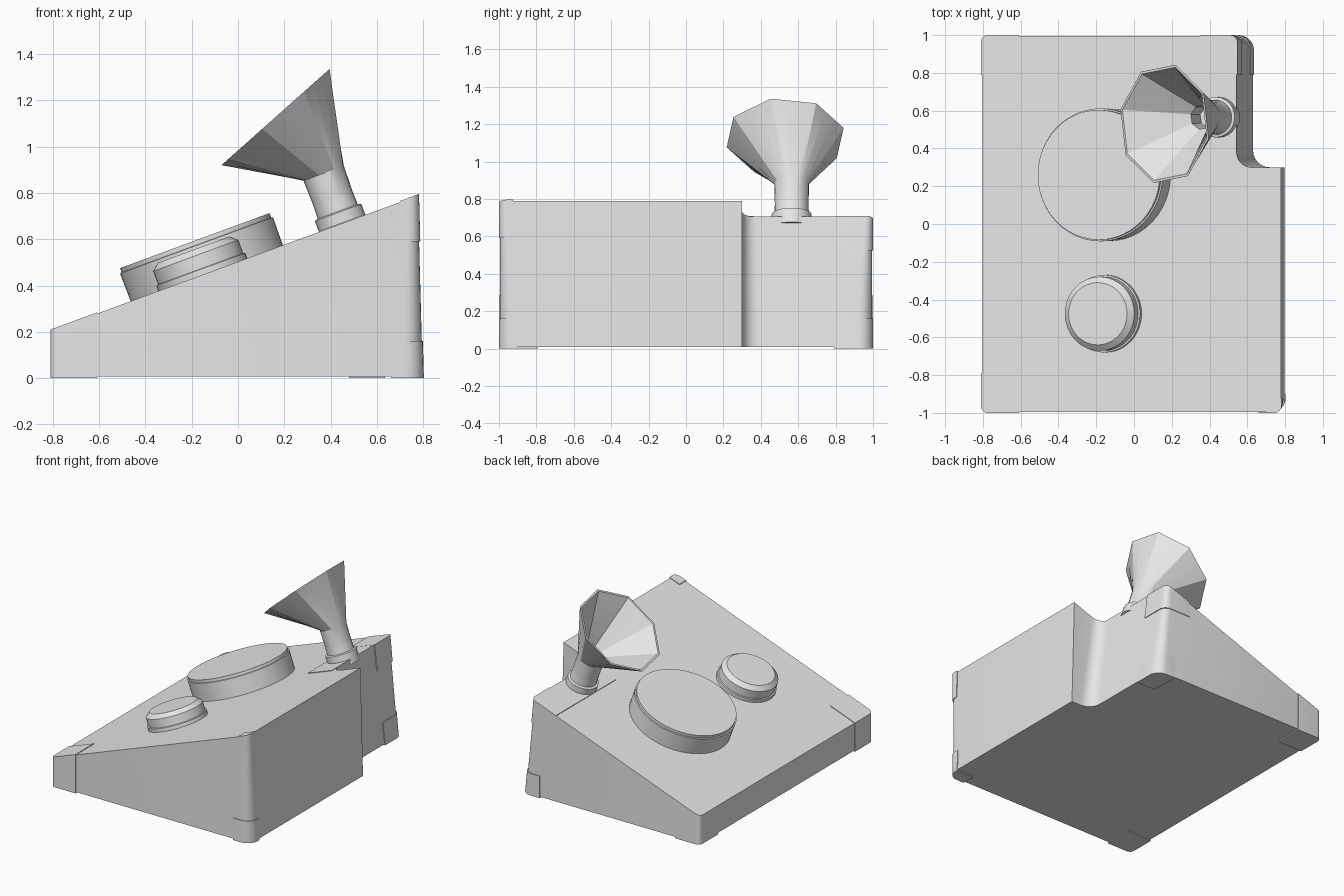
import bpy, bmesh
from math import sin, cos, pi, radians
from mathutils import Vector, Matrix

cube = bpy.data.objects.get("Cube")
if cube:
    bpy.data.objects.remove(cube, do_unlink=True)

grey = bpy.data.materials.new("light grey")
grey.use_nodes = True
grey.diffuse_color = (0.8, 0.8, 0.8, 1)
for node in grey.node_tree.nodes:
    if node.type == 'BSDF_PRINCIPLED':
        node.inputs["Base Color"].default_value = (0.8, 0.8, 0.8, 1)

SLOPE = 0.368
NORMAL = Vector((-SLOPE, 0, 1)).normalized()


def top_z(x):
    return 0.503 + SLOPE * x


def finish(bm, name, angle=30):
    bmesh.ops.recalc_face_normals(bm, faces=bm.faces)
    mesh = bpy.data.meshes.new(name)
    bm.to_mesh(mesh)
    bm.free()
    mesh.materials.append(grey)
    obj = bpy.data.objects.new(name, mesh)
    bpy.context.collection.objects.link(obj)
    bpy.ops.object.select_all(action='DESELECT')
    obj.select_set(True)
    bpy.context.view_layer.objects.active = obj
    bpy.ops.object.shade_smooth_by_angle(angle=radians(angle))
    return obj


def loft(bm, rings, cap_start=True, cap_end=True):
    loops = [[bm.verts.new(p) for p in ring] for ring in rings]
    for a, b in zip(loops, loops[1:]):
        n = len(a)
        for i in range(n):
            j = (i + 1) % n
            bm.faces.new((a[i], a[j], b[j], b[i]))
    if cap_start:
        bm.faces.new(loops[0])
    if cap_end:
        bm.faces.new(loops[-1])


def rounded(corners, steps=6):
    """Outline from square corners (x, y, radius)."""
    points = []
    for i, (x, y, r) in enumerate(corners):
        p = Vector((x, y))
        to_prev = (Vector(corners[i - 1][:2]) - p).normalized()
        to_next = (Vector(corners[(i + 1) % len(corners)][:2]) - p).normalized()
        if r == 0:
            points.append(p)
            continue
        centre = p + r * (to_prev + to_next)
        for k in range(steps + 1):
            a = pi / 2 * k / steps
            points.append(centre - r * (to_next * cos(a) + to_prev * sin(a)))
    return points


def case_mesh(grow=0.0):
    """Wedge with a notch in one back corner; grow pushes all walls out."""
    def outline(right, notch, r, r_in):
        g = grow
        return rounded([(-0.805 - g, -0.995 - g, 0.035), (right + g, -0.995 - g, r),
                        (right + g, 0.3 + g, 0), (notch + g, 0.3 + g, r_in),
                        (notch + g, 0.995 + g, r), (-0.805 - g, 0.995 + g, 0.035)])
    bm = bmesh.new()
    loft(bm, [[(p.x, p.y, 0.008 - grow * 1.6) for p in outline(0.798, 0.63, 0.08, 0.09)],
              [(p.x, p.y, top_z(p.x) + grow) for p in outline(0.777, 0.543, 0.04, 0.08)]])
    return bm


finish(case_mesh(), "wedge_case")


# Corner guards: slices of a slightly larger case
def guard(name, *cuts):
    bm = case_mesh(0.005)
    for axis, limit, side in cuts:
        co, no = Vector(), Vector()
        co[axis], no[axis] = limit, -side
        cut = bmesh.ops.bisect_plane(bm, geom=bm.verts[:] + bm.edges[:] + bm.faces[:],
                                     plane_co=co, plane_no=no, clear_outer=True)
        rim = [e for e in cut["geom_cut"] if isinstance(e, bmesh.types.BMEdge)]
        bmesh.ops.holes_fill(bm, edges=rim, sides=0)
    finish(bm, name)


X, Y, Z = range(3)
guard("low_front_guard", (Y, -0.79, -1), (X, -0.61, -1))
guard("low_back_guard", (Y, 0.79, 1), (X, -0.61, -1))
guard("high_front_top_guard", (Y, -0.925, -1), (X, 0.7, 1), (Z, 0.59, 1))
guard("high_front_foot_guard", (Y, -0.9, -1), (X, 0.66, 1), (Z, 0.16, -1))
guard("high_back_top_guard", (Y, 0.79, 1), (X, 0.35, 1), (Z, 0.525, 1))
guard("high_back_foot_guard", (Y, 0.79, 1), (X, 0.48, 1), (Z, 0.16, -1))

# Thin plate beneath the horn
bm = bmesh.new()
loft(bm, [[(x, y, top_z(x) + h) for x, y in
           ((0.35, 0.305), (0.543, 0.305), (0.543, 0.79), (0.35, 0.79))]
          for h in (-0.02, 0.004)])
finish(bm, "horn_plate")


def ring(centre, normal, radius, spin=0.0, sides=24, count=24):
    """Ring of count points lying on a regular polygon with the given sides."""
    normal = Vector(normal).normalized()
    v = Vector((0, 1, 0))
    u = v.cross(normal)
    corner = [Vector((cos(spin + 2 * pi * k / sides), sin(spin + 2 * pi * k / sides)))
              for k in range(sides + 1)]
    per = count // sides
    points = []
    for k in range(sides):
        for s in range(per):
            q = corner[k].lerp(corner[k + 1], s / per) * radius
            points.append(Vector(centre) + u * q.x + v * q.y)
    return points


# Round knobs standing square to the sloping top
def knob(name, x, y, profile):
    base = Vector((x, y, top_z(x)))
    bm = bmesh.new()
    loft(bm, [ring(base + NORMAL * h, NORMAL, r, sides=48, count=48) for r, h in profile])
    finish(bm, name)


knob("large_dial", -0.135, 0.26,
     [(0.35, -0.02), (0.352, 0.128), (0.344, 0.13), (0.344, 0.15)])
knob("small_knob", -0.152, -0.475,
     [(0.205, -0.02), (0.205, 0.025), (0.196, 0.027), (0.196, 0.088), (0.165, 0.115)])

# Horn stem and its collar
foot = Vector((0.45, 0.565, top_z(0.45)))
neck = Vector((0.37, 0.565, 0.885))
axis = (neck - foot).normalized()
bm = bmesh.new()
loft(bm, [ring(foot + axis * h, axis, r) for r, h in
          ((0.107, -0.03), (0.107, 0.05), (0.092, 0.055), (0.09, 0.12))], cap_end=False)
finish(bm, "stem_collar")

# Flared horn: round neck opening to an eight-sided mouth, with a hollow inside
mouth = Vector((0.162, 0.53, 1.128))
facing = Vector((-0.665, 0, 0.747))
spin = radians(-14)
bm = bmesh.new()
loft(bm, [ring(foot + axis * 0.1, axis, 0.09, spin),
          ring(neck, axis, 0.093, spin),
          ring(mouth, facing, 0.322, spin, 8),
          ring(mouth, facing, 0.308, spin, 8),
          ring(neck + axis * 0.03, axis, 0.065, spin, 8),
          ring(neck - axis * 0.1, axis, 0.06, spin, 8)])
finish(bm, "horn", 25)
